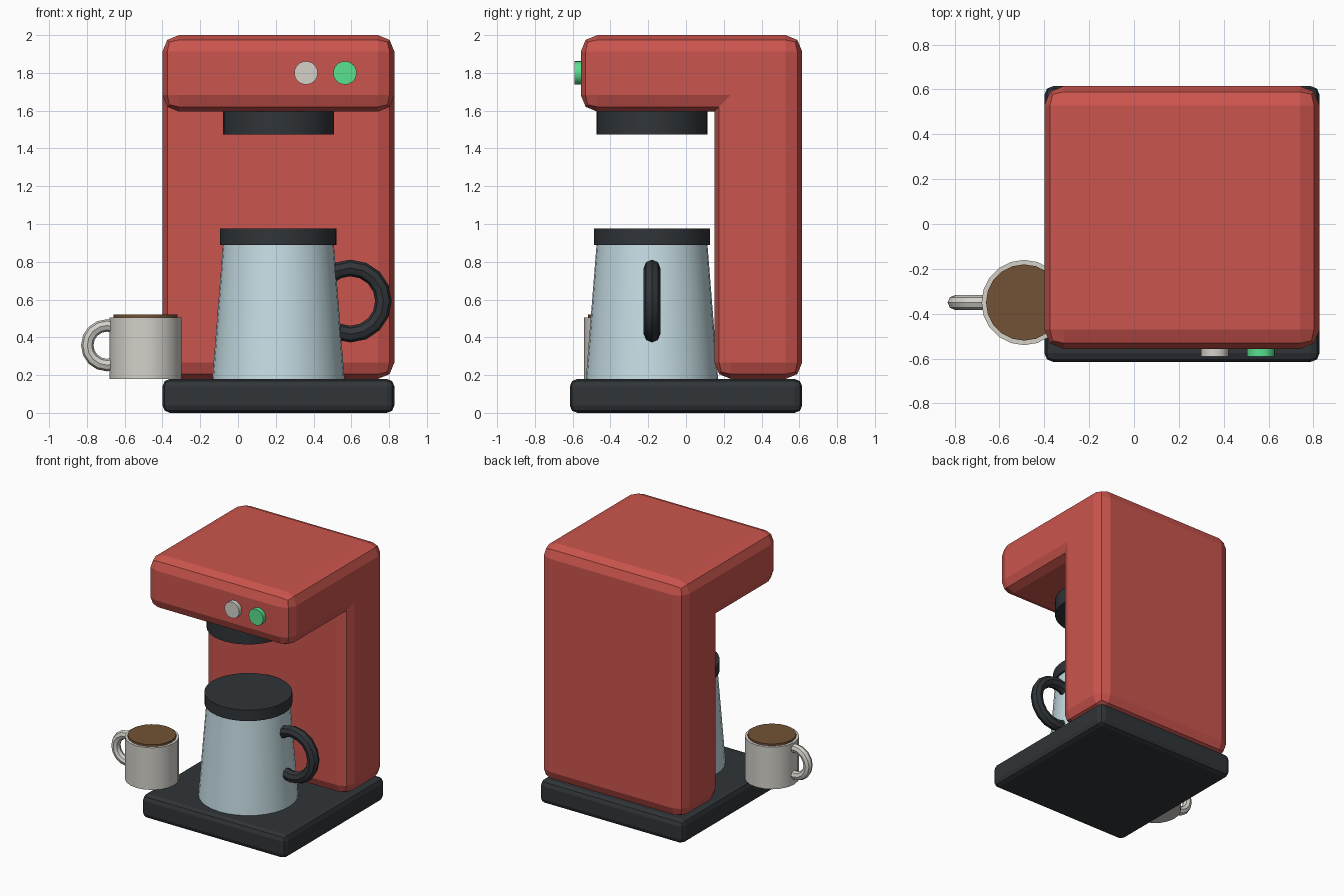
import bpy, bmesh, math

if "Cube" in bpy.data.objects:
    bpy.data.objects.remove(bpy.data.objects["Cube"])

CX = 0.214            # machine centre in x
POT_Y = -0.18         # pot and spout centre in y


def material(name, rgb):
    m = bpy.data.materials.new(name)
    m.diffuse_color = (*rgb, 1)
    m.use_nodes = True
    m.node_tree.nodes["Principled BSDF"].inputs["Base Color"].default_value = m.diffuse_color
    return m


RED = material("red", (0.60, 0.09, 0.075))
DARK = material("dark", (0.03, 0.035, 0.04))
GLASS = material("glass", (0.56, 0.72, 0.77))
CREAM = material("cream", (0.66, 0.64, 0.59))
BROWN = material("brown", (0.17, 0.085, 0.035))
GREEN = material("green", (0.10, 0.75, 0.28))


def extruded(name, profile, x0, x1, bevel, mat):
    """Extrude a (y, z) profile along x and round all convex edges."""
    bm = bmesh.new()
    face = bm.faces.new([bm.verts.new((x0, y, z)) for y, z in profile])
    geom = bmesh.ops.extrude_face_region(bm, geom=[face])["geom"]
    bmesh.ops.translate(bm, vec=(x1 - x0, 0, 0),
                        verts=[v for v in geom if isinstance(v, bmesh.types.BMVert)])
    bmesh.ops.recalc_face_normals(bm, faces=bm.faces)
    edges = [e for e in bm.edges if e.is_convex]
    bmesh.ops.bevel(bm, geom=edges, offset=bevel, segments=2, profile=0.5, affect='EDGES')
    mesh = bpy.data.meshes.new(name)
    bm.to_mesh(mesh)
    bm.free()
    obj = bpy.data.objects.new(name, mesh)
    bpy.context.collection.objects.link(obj)
    mesh.materials.append(mat)


def finish(name, mat):
    obj = bpy.context.object
    obj.name = name
    obj.data.materials.append(mat)
    bpy.ops.object.shade_smooth_by_angle(angle=math.radians(35))


def cylinder(name, x, y, z0, z1, r0, r1, sides, mat):
    bpy.ops.mesh.primitive_cone_add(vertices=sides, radius1=r0, radius2=r1, depth=z1 - z0,
                                    location=(x, y, (z0 + z1) / 2))
    finish(name, mat)


def ring_handle(name, loc, major, minor, mat):
    bpy.ops.mesh.primitive_torus_add(major_radius=major, minor_radius=minor, major_segments=16,
                                     minor_segments=8, location=loc, rotation=(math.pi / 2, 0, 0))
    finish(name, mat)


# Machine: base plate and L-shaped housing
X0, X1 = CX - 0.614, CX + 0.614
extruded("base", [(-0.615, 0), (0.615, 0), (0.615, 0.18), (-0.615, 0.18)], X0, X1, 0.04, DARK)
extruded("housing", [(0.15, 0.18), (0.615, 0.18), (0.615, 2.0), (-0.557, 2.0),
                     (-0.557, 1.595), (0.15, 1.595)], X0, X1, 0.087, RED)
cylinder("brew_head", CX, POT_Y, 1.475, 1.65, 0.293, 0.293, 32, DARK)

# Buttons on the front
for name, x, mat in (("grey_button", 0.36, CREAM), ("green_button", 0.566, GREEN)):
    bpy.ops.mesh.primitive_cylinder_add(vertices=24, radius=0.062, depth=0.06,
                                        location=(x, -0.56, 1.8), rotation=(math.pi / 2, 0, 0))
    finish(name, mat)

# Pot with lid and handle
cylinder("pot", CX, POT_Y, 0.18, 0.90, 0.35, 0.293, 32, GLASS)
cylinder("pot_lid", CX, POT_Y, 0.89, 0.975, 0.308, 0.308, 32, DARK)
ring_handle("pot_handle", (0.595, POT_Y, 0.592), 0.175, 0.044, DARK)

# Cup of coffee beside the machine
cylinder("cup", -0.49, -0.35, 0.18, 0.505, 0.19, 0.19, 20, CREAM)
cylinder("coffee", -0.49, -0.35, 0.47, 0.52, 0.17, 0.17, 20, BROWN)
ring_handle("cup_handle", (-0.693, -0.35, 0.358), 0.105, 0.033, CREAM)
